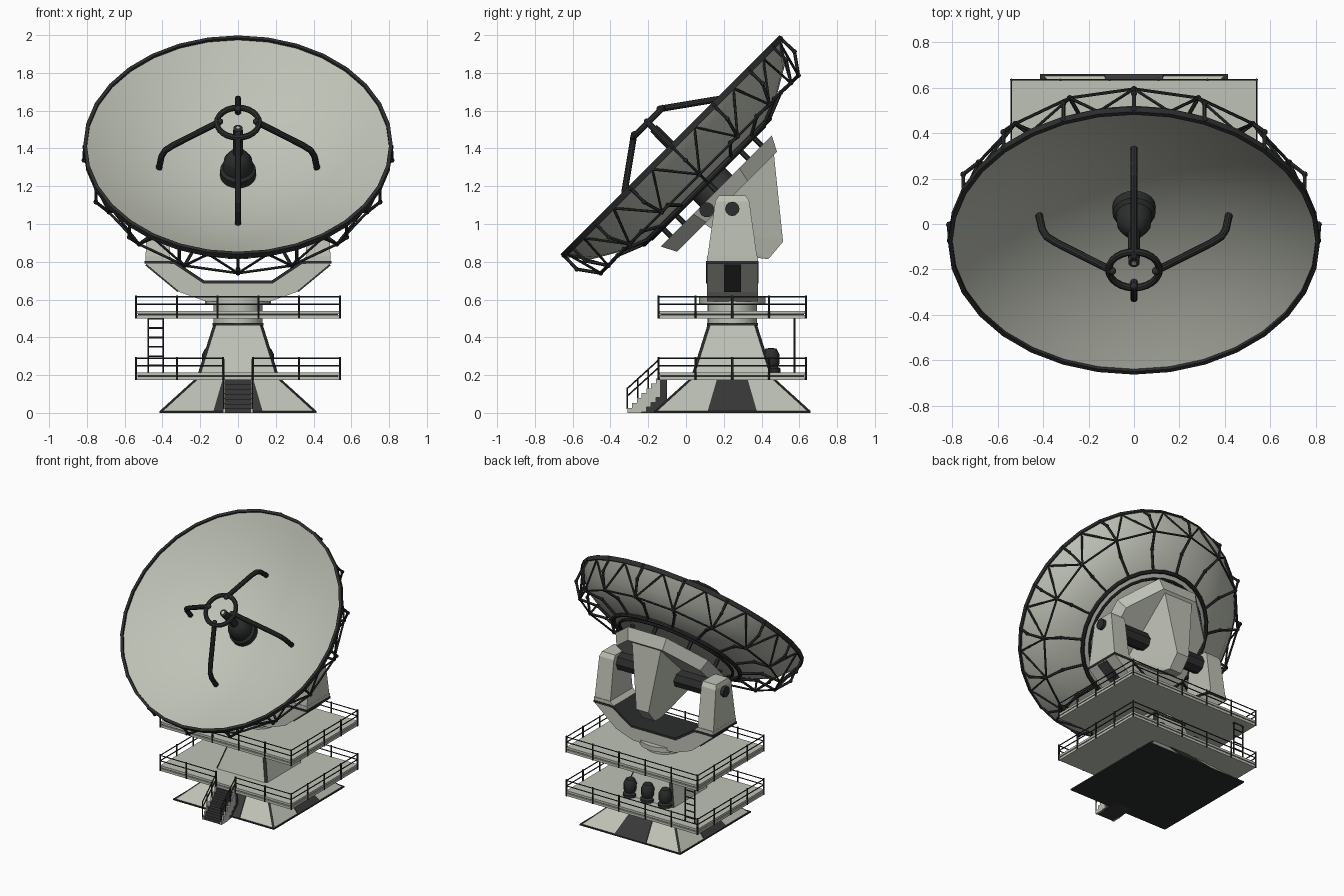
import bpy, bmesh
from math import sin, cos, pi, radians
from mathutils import Vector, Matrix

cube = bpy.data.objects.get("Cube")
if cube:
    bpy.data.objects.remove(cube, do_unlink=True)


def material(name, r, g, b):
    m = bpy.data.materials.new(name)
    m.use_nodes = True
    m.diffuse_color = (r, g, b, 1)
    m.node_tree.nodes["Principled BSDF"].inputs["Base Color"].default_value = (r, g, b, 1)
    return m


LIGHT = material("pale grey paint", .52, .54, .47)
DARK = material("dark trim", .025, .027, .026)
CHAR = material("charcoal panel", .04, .04, .04)

CY = .245                                    # tower axis in y
DISH = Matrix.Translation((0, -.08, 1.415)) @ Matrix.Rotation(radians(45), 4, 'X')
WORLD = Matrix.Identity(4)


def finish(name, bm, mats, matrix=WORLD, smooth=False):
    bmesh.ops.recalc_face_normals(bm, faces=bm.faces)
    me = bpy.data.meshes.new(name)
    bm.to_mesh(me)
    bm.free()
    ob = bpy.data.objects.new(name, me)
    bpy.context.collection.objects.link(ob)
    for m in mats:
        me.materials.append(m)
    ob.matrix_world = matrix
    if smooth:
        bpy.ops.object.select_all(action='DESELECT')
        ob.select_set(True)
        bpy.context.view_layer.objects.active = ob
        bpy.ops.object.shade_smooth_by_angle(angle=radians(35))
    return ob


def add_hull(bm, pts):
    vs = [bm.verts.new(p) for p in pts]
    bmesh.ops.convex_hull(bm, input=vs)


def add_box(bm, x0, x1, y0, y1, z0, z1):
    add_hull(bm, [(x, y, z) for x in (x0, x1) for y in (y0, y1) for z in (z0, z1)])


def add_bar(bm, a, b, r, sides=6):
    a, b = Vector(a), Vector(b)
    d = b - a
    mat = Matrix.Translation((a + b) / 2) @ d.to_track_quat('Z', 'Y').to_matrix().to_4x4()
    bmesh.ops.create_cone(bm, cap_ends=True, segments=sides, radius1=r, radius2=r,
                          depth=d.length, matrix=mat)


def add_path(bm, pts, r, sides=6, balls=0):
    for a, b in zip(pts, pts[1:]):
        add_bar(bm, a, b, r, sides)
    if balls:
        for p in pts:
            bmesh.ops.create_icosphere(bm, subdivisions=2, radius=balls,
                                       matrix=Matrix.Translation(p))


def lathe(name, profile, segs, mat, matrix, closed=False):
    bm = bmesh.new()
    rows = [[bm.verts.new((r * sin(2 * pi * i / segs), r * cos(2 * pi * i / segs), z))
             for i in range(segs)] for r, z in profile]
    pairs = list(zip(rows, rows[1:])) + ([(rows[-1], rows[0])] if closed else [])
    for a, b in pairs:
        for i in range(segs):
            j = (i + 1) % segs
            bm.faces.new((a[i], a[j], b[j], b[i]))
    bmesh.ops.remove_doubles(bm, verts=bm.verts, dist=1e-5)
    return finish(name, bm, [mat], matrix, True)


def ring(name, radius, z, tube, segs, mat, matrix):
    prof = [(radius + tube * cos(k * pi / 4), z + tube * sin(k * pi / 4)) for k in range(8)]
    return lathe(name, prof, segs, mat, matrix, True)


def prism_y(name, pts, y0, y1, mat):
    bm = bmesh.new()
    f = bm.faces.new([bm.verts.new((x, y0, z)) for x, z in pts])
    ext = bmesh.ops.extrude_face_region(bm, geom=[f])
    bmesh.ops.translate(bm, vec=(0, y1 - y0, 0),
                        verts=[v for v in ext['geom'] if isinstance(v, bmesh.types.BMVert)])
    return finish(name, bm, [mat])


# ---- base and tower: square frustums with dark chamfered corners
def frustum(name, h0, h1, z0, z1, c):
    bm = bmesh.new()
    add_hull(bm, [(sx * (h - (c if k else 0)), CY + sy * (h - (0 if k else c)), z)
                  for h, z in ((h0, z0), (h1, z1)) for sx in (-1, 1) for sy in (-1, 1) for k in (0, 1)])
    bm.normal_update()
    for f in bm.faces:
        f.material_index = int(min(abs(f.normal.x), abs(f.normal.y)) > .2)
    finish(name, bm, [LIGHT, DARK])


frustum("base", .41, .21, .008, .19, .012)
frustum("tower", .215, .13, .2, .47, .015)
bm = bmesh.new()
add_box(bm, -.415, .415, CY - .415, CY + .415, 0, .01)
add_box(bm, -.135, .135, CY - .135, CY + .135, .462, .475)
finish("base_and_tower_plates", bm, [DARK])
bm = bmesh.new()
for q in range(4):
    rot = Matrix.Translation((0, CY, 0)) @ Matrix.Rotation(q * pi / 2, 4, 'Z')
    add_hull(bm, [rot @ Vector((s * w, -h - o, z)) for s in (-1, 1) for o in (-.004, .005)
                  for w, h, z in ((.13, .41, .01), (.08, .22, .182))])
finish("base_side_panels", bm, [CHAR])
lathe("column", [(0, .46), (.13, .46), (.13, .57), (.175, .575), (.175, .61), (0, .61)], 24, LIGHT,
      Matrix.Translation((0, CY, 0)))

# ---- two decks with railings
PX, PY = .54, .39
for label, z, gap in (("lower", .175, True), ("upper", .5, False)):
    bm = bmesh.new()
    add_box(bm, -PX, PX, CY - PY, CY + PY, z, z + .018)
    add_box(bm, -PX, PX, CY - PY, CY + PY, z + .024, z + .04)
    finish(label + "_deck", bm, [LIGHT])
    bm = bmesh.new()
    add_box(bm, -PX + .01, PX - .01, CY - PY + .01, CY + PY - .01, z + .016, z + .026)
    posts = [(PX * (-1 + .4 * i), s * PY) for i in range(6) for s in (-1, 1)]
    posts += [(s * PX, PY * (-1 + .5 * i)) for i in range(1, 4) for s in (-1, 1)]
    if gap:
        posts = [p for p in posts if abs(p[0]) > .2 or p[1] > 0] + [(-.08, -PY), (.08, -PY)]
    for x, y in posts:
        add_bar(bm, (x, CY + y, z), (x, CY + y, z + .122), .006)
    front = [(-.08, -PY), (-PX, -PY), (-PX, PY), (PX, PY), (PX, -PY), (.08, -PY)]
    if not gap:
        front.append((-.08, -PY))
    for dz in (.075, .115):
        add_path(bm, [(x, CY + y, z + dz) for x, y in front], .004)
    finish(label + "_railing", bm, [DARK])

# ---- stairs
sides, treads, rails = bmesh.new(), bmesh.new(), bmesh.new()
N = 7
for i in range(N):
    y, z = -.31 + i * .025, (i + 1) * .026
    add_box(treads, -.07, .07, y + .004, -.1, max(0, z - .03), z - .004)
    for s in (-1, 1):
        add_box(sides, s * .068, s * .08, y, y + .025, max(0, z - .1), z)
for s in (-1, 1):
    for k in range(4):
        y, z = -.31 + k * .055, .02 + k * .05
        add_bar(rails, (s * .076, y, z), (s * .076, y, z + .115), .004)
    for dz in (.07, .11):
        add_bar(rails, (s * .076, -.31, .02 + dz), (s * .076, -.145, .17 + dz), .004)
finish("stair_sides", sides, [LIGHT])
finish("stair_treads", treads, [CHAR])
finish("stair_railing", rails, [DARK])

# ---- ladder and motors on the lower deck
bm = bmesh.new()
for x in (-.475, -.395):
    add_bar(bm, (x, .575, .2), (x, .575, .54), .005)
for k in range(6):
    add_bar(bm, (-.475, .575, .25 + k * .05), (-.395, .575, .25 + k * .05), .005)
finish("ladder", bm, [DARK])
for i in (-1, 0, 1):
    lathe("motor", [(0, .21), (.05, .21), (.05, .235), (.035, .245), (.045, .26), (.045, .31),
                    (.03, .34), (0, .345)], 12, DARK, Matrix.Translation((i * .145, .45, 0)))

# ---- yoke
half = [(.17, .59), (.31, .64), (.49, .79), (.49, .83), (.36, .83), (.33, .8), (.18, .7)]
prism_y("yoke_cradle", half + [(-x, z) for x, z in reversed(half)], CY - .135, CY + .135, LIGHT)
inner = [(.365, .805), (.33, .802), (.18, .702)]
lower = [(.185, .686), (.338, .788), (.365, .79)]
trim = inner + [(-x, z) for x, z in reversed(inner)]
trim += [(-x, z) for x, z in reversed(lower)] + lower
prism_y("yoke_trim", trim, CY - .14, CY + .14, DARK)
arms, bands, panels = bmesh.new(), bmesh.new(), bmesh.new()
for s in (-1, 1):
    add_hull(arms, [(s * x, CY + k * w, z) for k in (-1, 1) for w, z, xo in
                    ((.135, .8, .49), (.09, 1.12, .48), (.072, 1.15, .47)) for x in (.36, xo)])
    add_box(bands, s * .355, s * .494, CY - .139, CY + .139, .79, .805)
    add_hull(panels, [(s * (x + o), y, z - o) for o in (-.004, .005) for y in (CY - .045, CY + .045)
                      for x, z in ((.315, .645), (.485, .785))])
finish("yoke_arms", arms, [LIGHT])
finish("yoke_bands", bands, [DARK])
finish("yoke_side_panels", panels, [CHAR])

# ---- elevation axle and rear frame
bm = bmesh.new()
add_bar(bm, (-.505, CY, 1.08), (.505, CY, 1.08), .038, 12)
add_bar(bm, (-.37, CY, 1.08), (.37, CY, 1.08), .065, 8)
finish("elevation_axle", bm, [DARK])
bm = bmesh.new()
add_hull(bm, [(r * sin(a) * .92, r * cos(a), t) for r, t in ((.45, -.34), (.405, -.42))
              for a in [pi / 8 + k * pi / 4 for k in range(8)]])
finish("rear_frame", bm, [LIGHT], DISH)
bm = bmesh.new()
add_hull(bm, [(s * w, u, t) for s in (-1, 1) for w, u, t in
              ((.12, .36, -.41), (.05, .06, -.78), (.05, -.06, -.79), (.06, -.1, -.74), (.15, -.17, -.41))])
finish("counterweight", bm, [LIGHT], DISH)
bm = bmesh.new()
for s in (-1, 1):
    add_bar(bm, (s * .3, -.106, -.375), (s * .425, -.106, -.375), .04, 12)
for k in range(8):
    a = k * pi / 4
    add_bar(bm, (.34 * sin(a), .34 * cos(a), -.26), (.34 * sin(a), .34 * cos(a), -.36), .014)
finish("frame_posts", bm, [DARK], DISH)
lathe("hub", [(0, -.26), (.12, -.26), (.12, -.36), (0, -.36)], 16, CHAR, DISH)

# ---- dish: shallow bowl in front, deeper shell behind
bowl = [(r, -.23 * (1 - (r / .817) ** 2)) for r in (0, .18, .34, .48, .6, .73, .81)]
shell = [(.81, -.025), (.72, -.13), (.6, -.2), (.45, -.262), (.2, -.278), (0, -.278)]
lathe("dish", bowl + shell, 32, LIGHT, DISH)
lathe("rim", [(.8, .006), (.819, .006), (.819, -.026), (.8, -.026)], 32, DARK, DISH, True)
ring("rear_ring_outer", .47, -.268, .014, 32, DARK, DISH)
ring("rear_ring_inner", .42, -.278, .01, 32, DARK, DISH)


# ---- rear truss
def polar(r, k, t):
    a = k * pi / 8
    return Vector((r * sin(a), r * cos(a), t))


bm = bmesh.new()
for k in range(16):
    node = polar(.74, k, -.215)
    add_path(bm, [polar(.47, k, -.268), polar(.61, k, -.212), node, polar(.815, k, -.11),
                  polar(.812, k, -.01)], .009, 6, .013)
    add_bar(bm, node, polar(.74, k + 1, -.215), .007)
    for d in (-.5, .5):
        add_bar(bm, node, polar(.808, k + d, -.02), .007)
finish("rear_truss", bm, [DARK], DISH)

# ---- feed horn, ring and four bent legs
lathe("feed_horn", [(0, -.23), (.095, -.23), (.095, -.18), (.08, -.165), (.075, -.11), (.05, -.07),
                    (.027, -.055), (.025, .13), (0, .13)], 20, DARK, DISH)
lathe("feed_tip", [(0, .128), (.011, .128), (.011, .136), (0, .136)], 10, LIGHT, DISH)
ring("feed_ring", .112, .172, .016, 24, DARK, DISH)
bm = bmesh.new()
for k in range(0, 16, 4):
    add_path(bm, [polar(r, k, t) for r, t in
                  ((.095, .18), (.34, .005), (.385, -.035), (.405, -.08), (.42, -.18))], .017, 10, .017)
finish("feed_legs", bm, [DARK], DISH, True)
